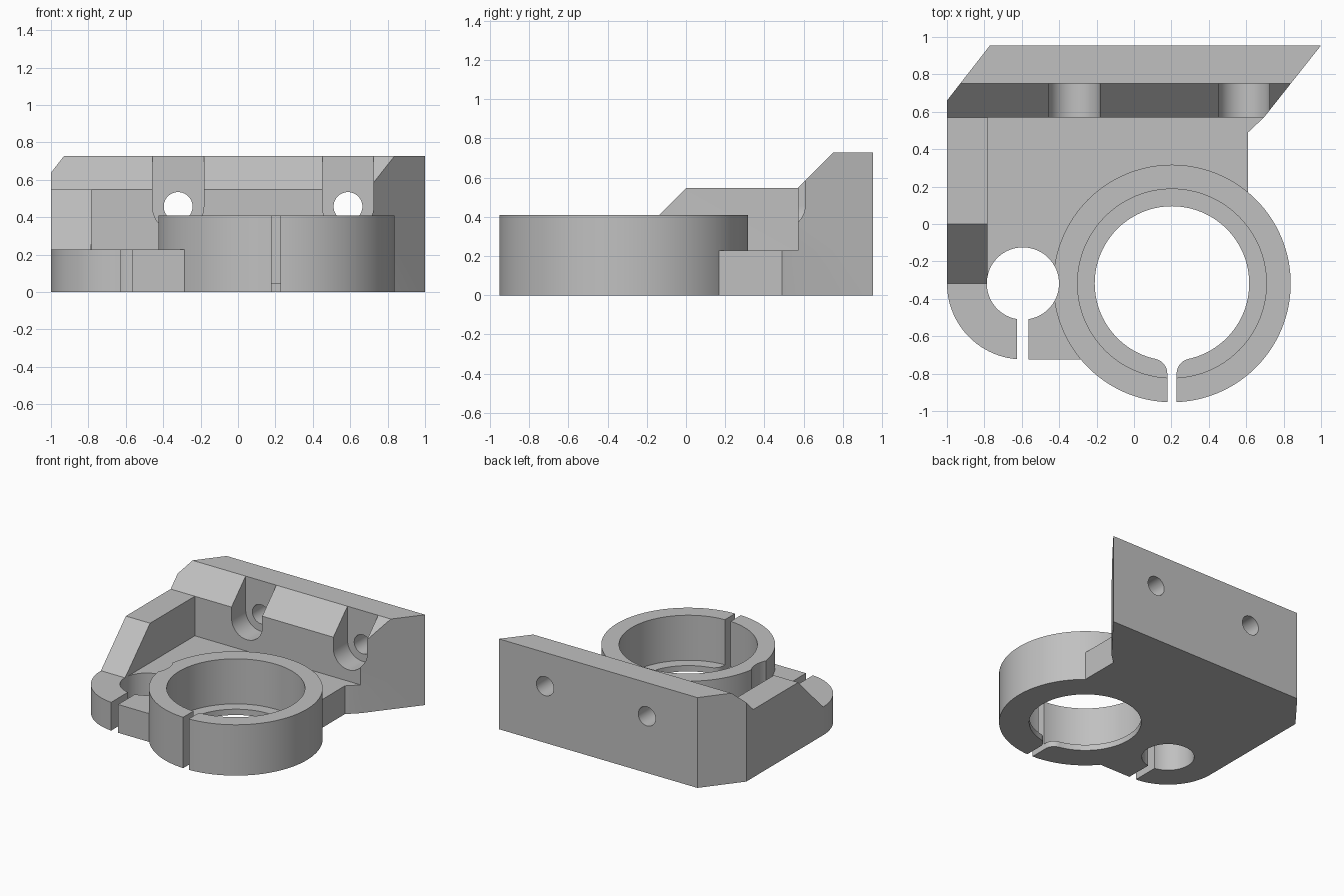
import bpy, bmesh
from math import sin, cos, pi, sqrt, atan2

cube = bpy.data.objects.get("Cube")
if cube:
    bpy.data.objects.remove(cube, do_unlink=True)

grey = bpy.data.materials.new("plain grey")
grey.use_nodes = True
colour = (0.53, 0.53, 0.53, 1)
grey.diffuse_color = colour
grey.node_tree.nodes["Principled BSDF"].inputs["Base Color"].default_value = colour


def arc(cx, cy, r, start, end, steps):
    return [(cx + r * cos(start + (end - start) * i / steps),
             cy + r * sin(start + (end - start) * i / steps)) for i in range(steps + 1)]


def circle(cx, cy, r, steps=96):
    return arc(cx, cy, r, 0, 2 * pi, steps)[:-1]


def prism(name, points, low, high, axis="z"):
    """Extrude a flat profile along an axis."""
    place = {"x": lambda a, b, c: (c, a, b),
             "y": lambda a, b, c: (a, c, b),
             "z": lambda a, b, c: (a, b, c)}[axis]
    bm = bmesh.new()
    bottom = [bm.verts.new(place(a, b, low)) for a, b in points]
    top = [bm.verts.new(place(a, b, high)) for a, b in points]
    bm.faces.new(bottom)
    bm.faces.new(top)
    n = len(points)
    for i in range(n):
        j = (i + 1) % n
        bm.faces.new((bottom[i], bottom[j], top[j], top[i]))
    bmesh.ops.recalc_face_normals(bm, faces=bm.faces)
    mesh = bpy.data.meshes.new(name)
    bm.to_mesh(mesh)
    bm.free()
    mesh.materials.append(grey)
    obj = bpy.data.objects.new(name, mesh)
    bpy.context.collection.objects.link(obj)
    return obj


def combine(target, other, operation):
    """Apply a boolean and discard the helper."""
    mod = target.modifiers.new("boolean", "BOOLEAN")
    mod.operation = operation
    mod.solver = "EXACT"
    mod.object = other
    bpy.context.view_layer.objects.active = target
    bpy.ops.object.modifier_apply(modifier=mod.name)
    bpy.data.objects.remove(other, do_unlink=True)


def box(name, x0, x1, y0, y1, z0, z1):
    return prism(name, [(x0, y0), (x1, y0), (x1, y1), (x0, y1)], z0, z1)


ring_x, ring_y, ring_r = 0.203, -0.318, 0.635
clamp_x, clamp_r = -0.594, 0.406
plate_z, ring_z, rib_z, wall_z = 0.228, 0.41, 0.547, 0.728
lip_r, lip_z, slot = 0.413, 0.047, 0.025

# Base plate with the rounded small clamp
outline = arc(clamp_x, ring_y, clamp_r, pi, 1.5 * pi, 24) + [
    (0.1, ring_y - clamp_r), (0.15, -0.5), (0.61, -0.3), (0.61, 0.49), (0.695, 0.57),
    (1, 0.955), (-0.77, 0.955), (-1, 0.66)]
bracket = prism("bracket", outline, 0, plate_z)

# Back wall, trimmed to the plate outline
wall = prism("back_wall", [(0.57, 0), (0.955, 0), (0.955, wall_z), (0.75, wall_z),
                           (0.57, rib_z)], -1.2, 1.2, "x")
combine(wall, prism("outline_trim", outline, -0.5, 1.5), "INTERSECT")
combine(bracket, wall, "UNION")

# Side rib with a sloping front
rib = prism("side_rib", [(ring_y, 0.1), (0.62, 0.1), (0.62, rib_z), (0, rib_z),
                         (ring_y, plate_z)], -1, -0.784, "x")
combine(bracket, rib, "UNION")

# Large clamp ring
combine(bracket, prism("clamp_ring", circle(ring_x, ring_y, ring_r, 128), 0, ring_z), "UNION")

# Bores: stepped in the ring, plain in the small clamp
combine(bracket, prism("ring_bore", circle(ring_x, ring_y, 0.505, 128), lip_z, 1), "DIFFERENCE")
combine(bracket, prism("lip_bore", circle(ring_x, ring_y, lip_r), -0.5, 0.3), "DIFFERENCE")
combine(bracket, prism("small_bore", circle(clamp_x, ring_y, 0.193), -0.5, 1), "DIFFERENCE")

# Clamping slots
combine(bracket, box("ring_slot", ring_x - slot, ring_x + slot, -1.2, -0.65, -0.5, 1),
        "DIFFERENCE")
combine(bracket, box("small_slot", clamp_x - 0.031, clamp_x + 0.031, -1, -0.45, -0.5, 1),
        "DIFFERENCE")

# Rounded mouth where the slot meets the lip
fillet = 0.08
dx = slot + fillet
dy = sqrt((lip_r + fillet) ** 2 - dx ** 2)
left = arc(ring_x - dx, ring_y - dy, fillet, 0, atan2(dy, dx), 12)
right = [(2 * ring_x - x, y) for x, y in reversed(left)]
mouth = left + [(left[-1][0], -0.6), (right[0][0], -0.6)] + right
combine(bracket, prism("lip_mouth", mouth, -0.5, 0.2), "DIFFERENCE")

# Screw holes with open-topped pockets
for x in (-0.32, 0.588):
    pocket = arc(x, 0.457, 0.137, pi, 2 * pi, 32) + [(x + 0.137, 1), (x - 0.137, 1)]
    combine(bracket, prism("screw_pocket", pocket, 0.45, 0.75, "y"), "DIFFERENCE")
    combine(bracket, prism("screw_hole", circle(x, 0.457, 0.077, 48), 0.6, 1.2, "y"),
            "DIFFERENCE")

# Smooth curved walls, keep edges sharp
bpy.ops.object.select_all(action="DESELECT")
bracket.select_set(True)
bpy.context.view_layer.objects.active = bracket
bpy.ops.object.shade_smooth_by_angle(angle=0.5)
